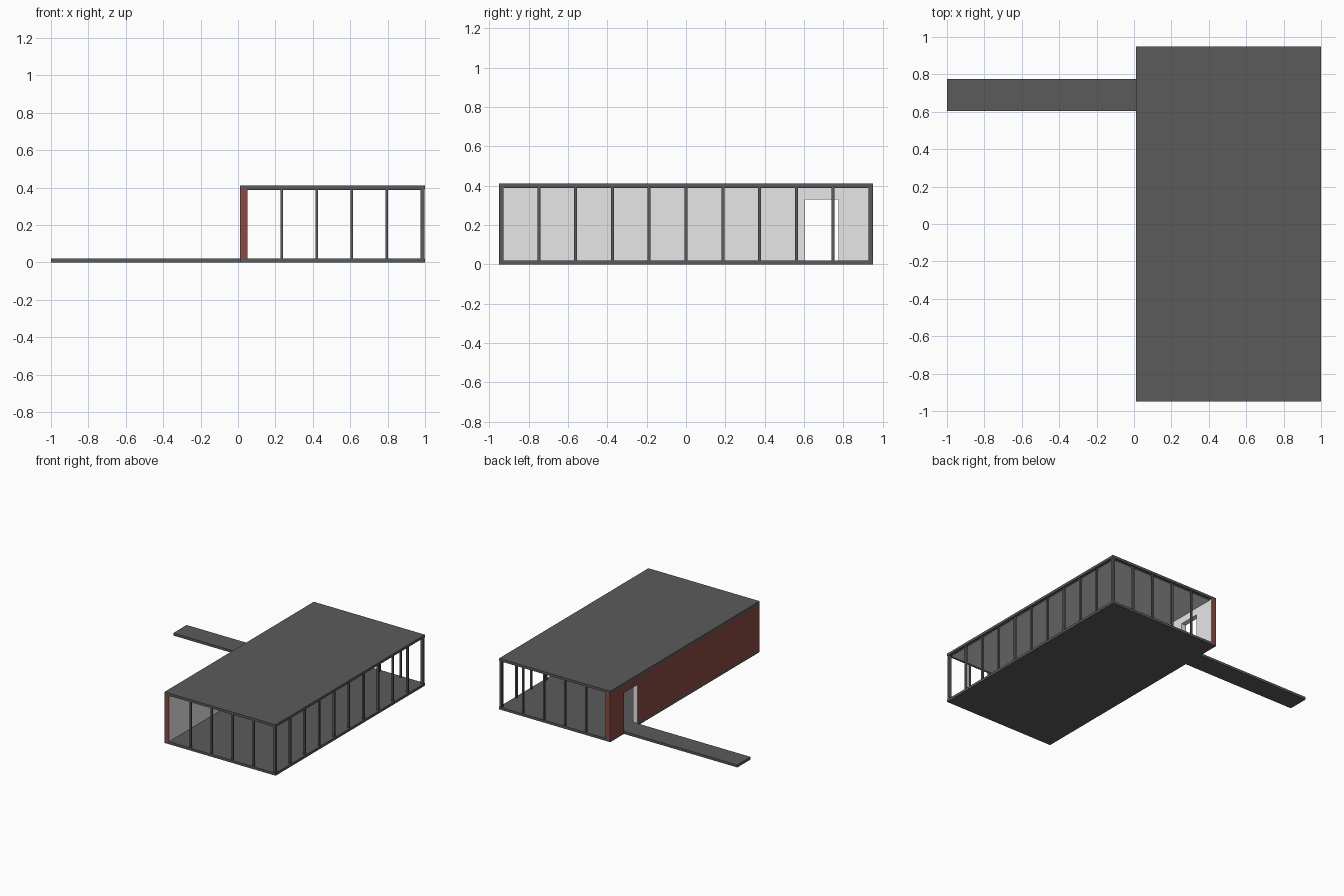
import bpy
import bmesh

cube = bpy.data.objects.get("Cube")
if cube:
    bpy.data.objects.remove(cube, do_unlink=True)


def material(name, rgb):
    m = bpy.data.materials.new(name)
    m.use_nodes = True
    m.diffuse_color = (*rgb, 1)
    m.node_tree.nodes["Principled BSDF"].inputs["Base Color"].default_value = (*rgb, 1)
    return m


GREY = material("dark grey", (0.105, 0.105, 0.105))
RED = material("brick red", (0.25, 0.07, 0.055))
WHITE = material("white plaster", (0.8, 0.8, 0.8))


def box(name, mat, x, y, z):
    """Box spanning the given (low, high) ranges."""
    bm = bmesh.new()
    bmesh.ops.create_cube(bm, size=1)
    for v in bm.verts:
        v.co = [r[0] if c < 0 else r[1] for c, r in zip(v.co, (x, y, z))]
    me = bpy.data.meshes.new(name)
    bm.to_mesh(me)
    bm.free()
    me.materials.append(mat)
    ob = bpy.data.objects.new(name, me)
    bpy.context.collection.objects.link(ob)
    return ob


LEFT, RIGHT, END = 0.01, 1.0, 0.95
FLOOR, CEILING, TOP = 0.02, 0.39, 0.41
INNER = 0.05
DOOR = (0.605, 0.775)
DOOR_TOP = 0.33

# Slabs and entrance path
box("floor_slab", GREY, (LEFT, RIGHT), (-END, END), (0, FLOOR))
box("roof_slab", GREY, (LEFT, RIGHT), (-END, END), (CEILING, TOP))
box("ceiling", WHITE, (INNER, RIGHT - 0.025), (-END + 0.025, END - 0.025),
    (CEILING - 0.003, CEILING + 0.003))
box("entrance_path", GREY, (-1, LEFT), DOOR, (0, FLOOR))

# Solid wall around the door, plastered inside and in the doorway
for name, y, z in (("long", (-END, DOOR[0]), (FLOOR, CEILING)),
                   ("short", (DOOR[1], END), (FLOOR, CEILING)),
                   ("lintel", DOOR, (DOOR_TOP, CEILING))):
    wall = box("wall_" + name, RED, (LEFT, INNER), y, z)
    wall.data.materials.append(WHITE)
    for p in wall.data.polygons:
        jamb = abs(p.normal.y) > 0.5 and abs(p.center.y) < END - 0.01
        soffit = name == "lintel" and p.normal.z < -0.5
        if p.normal.x > 0.5 or jamb or soffit:
            p.material_index = 1

# Window posts on the open sides
HALF, STEP = 0.0075, 0.187
CORNER_X, CORNER_Y = 0.982, 0.935


def post(name, x, y):
    box(name, GREY, (x - HALF, x + HALF), (y - HALF, y + HALF), (FLOOR, CEILING))


for i in range(5):
    for side, s in (("front", -1), ("back", 1)):
        post(f"{side}_post_{i}", CORNER_X - i * STEP, s * CORNER_Y)
for i in range(1, 10):
    post(f"right_side_post_{i}", CORNER_X + 0.004, -CORNER_Y + i * STEP)

# Thicker corner posts
for side, s in (("front", -1), ("back", 1)):
    ys = sorted((s * (END - 0.022), s * (END - 0.002)))
    box(f"{side}_corner_post", GREY, (0.978, 0.998), ys, (FLOOR, CEILING))
